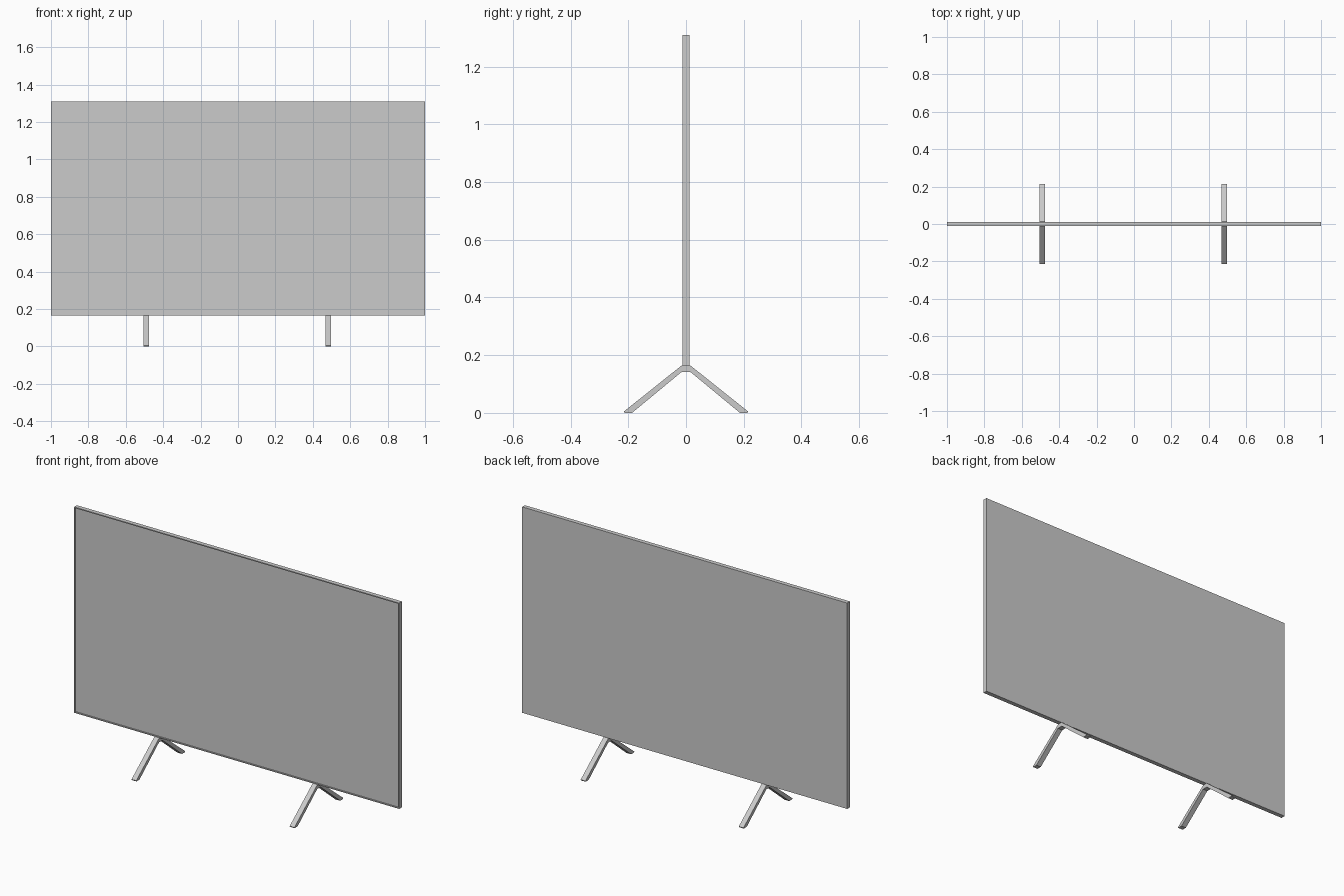
import bpy, bmesh

if "Cube" in bpy.data.objects:
    bpy.data.objects.remove(bpy.data.objects["Cube"])


def finish(name, bm):
    bmesh.ops.recalc_face_normals(bm, faces=bm.faces)
    mesh = bpy.data.meshes.new(name)
    bm.to_mesh(mesh)
    bm.free()
    obj = bpy.data.objects.new(name, mesh)
    bpy.context.collection.objects.link(obj)
    return obj


def prism_x(name, profile, x0, x1):
    """Extrude a closed (y, z) profile from x0 to x1."""
    bm = bmesh.new()
    face = bm.faces.new([bm.verts.new((x0, y, z)) for y, z in profile])
    ext = bmesh.ops.extrude_face_region(bm, geom=[face])["geom"]
    verts = [v for v in ext if isinstance(v, bmesh.types.BMVert)]
    bmesh.ops.translate(bm, vec=(x1 - x0, 0, 0), verts=verts)
    return finish(name, bm)


# Panel: slim slab whose front face is inset into a thin bezel and recessed screen
BOTTOM, TOP, HALF_T = 0.165, 1.31, 0.012
RIM, RECESS = 0.008, 0.006
bm = bmesh.new()
bmesh.ops.create_cube(bm, size=1)
bmesh.ops.scale(bm, vec=(2, 2 * HALF_T, TOP - BOTTOM), verts=bm.verts)
bmesh.ops.translate(bm, vec=(0, 0, (TOP + BOTTOM) / 2), verts=bm.verts)
bm.normal_update()
front = min(bm.faces, key=lambda f: f.calc_center_median().y)
bmesh.ops.inset_region(bm, faces=[front], thickness=RIM)
ext = bmesh.ops.extrude_discrete_faces(bm, faces=[front])["faces"]
bmesh.ops.translate(bm, vec=(0, RECESS, 0), verts=ext[0].verts)
finish("screen_panel", bm)

# Stands: inverted V legs with a flat apex under the panel
half = [(0.013, 0.166), (0.215, 0.005), (0.213, 0.0), (0.187, 0.0), (0.015, 0.142)]
profile = half + [(-y, z) for y, z in reversed(half)]
for side, x in (("left", -0.49), ("right", 0.483)):
    prism_x(side + "_stand", profile, x - 0.0145, x + 0.0145)
